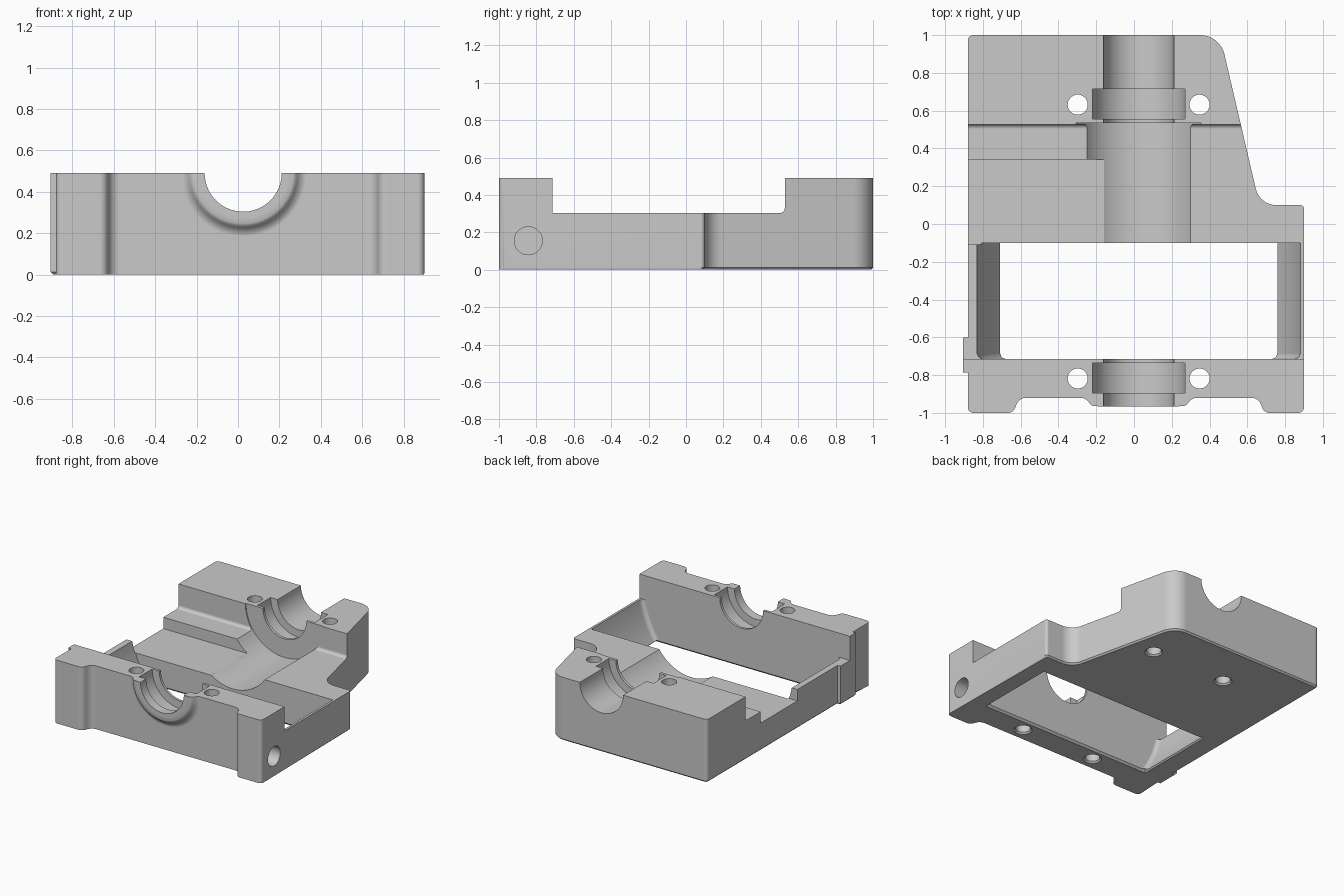
import bpy, bmesh, math
from mathutils import Matrix, Vector

if "Cube" in bpy.data.objects:
    bpy.data.objects.remove(bpy.data.objects["Cube"])

AX, AZ = 0.025, 0.49          # shaft axis position
TO_Y = Matrix.Rotation(-math.pi / 2, 4, 'X')
TO_X = Matrix.Rotation(math.pi / 2, 4, 'Y')
SHAFT = Matrix.Translation((AX, 0, AZ)) @ TO_Y

grey = bpy.data.materials.new("machined grey")
grey.diffuse_color = (0.59, 0.59, 0.59, 1)
grey.use_nodes = True
grey.node_tree.nodes["Principled BSDF"].inputs["Base Color"].default_value = grey.diffuse_color


def finish(name, bm, matrix=Matrix()):
    bm.transform(matrix)
    bmesh.ops.recalc_face_normals(bm, faces=bm.faces)
    me = bpy.data.meshes.new(name)
    bm.to_mesh(me)
    bm.free()
    me.materials.append(grey)
    ob = bpy.data.objects.new(name, me)
    bpy.context.collection.objects.link(ob)
    return ob


def rounded(points, steps=8):
    """Closed outline from (x, y, radius) corners."""
    out = []
    for i, (x, y, r) in enumerate(points):
        p = Vector((x, y))
        a = (Vector(points[i - 1][:2]) - p).normalized()
        b = (Vector(points[(i + 1) % len(points)][:2]) - p).normalized()
        if r == 0:
            out.append(p)
            continue
        half = a.angle(b) / 2
        t = r / math.tan(half)
        c = p + (a + b).normalized() * (r / math.sin(half))
        v0, v1 = p + a * t - c, p + b * t - c
        sweep = v0.angle(v1)
        for k in range(steps + 1):
            f = k / steps
            out.append(c + (v0 * math.sin((1 - f) * sweep) + v1 * math.sin(f * sweep)) / math.sin(sweep))
    return out


def prism(name, outline, z0, z1, matrix=Matrix(), chamfer=0):
    bm = bmesh.new()
    low = bm.faces.new([bm.verts.new((p[0], p[1], z0)) for p in outline])
    res = bmesh.ops.extrude_face_region(bm, geom=[low], use_keep_orig=True)
    for v in res['geom']:
        if isinstance(v, bmesh.types.BMVert):
            v.co.z = z1
    if chamfer:   # lower edges, except along the front
        bmesh.ops.recalc_face_normals(bm, faces=bm.faces)
        edges = [e for e in bm.edges if all(abs(v.co.z - z0) < 1e-6 for v in e.verts)
                 and max(v.co.y for v in e.verts) > -0.9]
        bmesh.ops.bevel(bm, geom=edges, offset=chamfer, segments=1, affect='EDGES')
    return finish(name, bm, matrix)


def lathe(name, profile, matrix, n=64):
    """Capped solid of revolution from (radius, height) points."""
    bm = bmesh.new()
    rings = [[bm.verts.new((r * math.cos(2 * math.pi * k / n), r * math.sin(2 * math.pi * k / n), h))
              for k in range(n)] for r, h in profile]
    for lo, hi in zip(rings, rings[1:]):
        for k in range(n):
            j = (k + 1) % n
            bm.faces.new((lo[k], lo[j], hi[j], hi[k]))
    bm.faces.new(rings[0])
    bm.faces.new(rings[-1])
    return finish(name, bm, matrix)


def box(name, x0, x1, y0, y1, z0, z1):
    return prism(name, [(x0, y0), (x1, y0), (x1, y1), (x0, y1)], z0, z1)


def combine(target, tool, operation='DIFFERENCE'):
    mod = target.modifiers.new("cut", 'BOOLEAN')
    mod.object, mod.operation, mod.solver = tool, operation, 'EXACT'
    dg = bpy.context.evaluated_depsgraph_get()
    me = bpy.data.meshes.new_from_object(target.evaluated_get(dg))
    target.modifiers.clear()
    target.data = me
    bpy.data.objects.remove(tool)


# Housing body outline, with feet, side lug and tapered rear corner
plan = rounded([
    (-0.88, -1, 0.03), (-0.64, -1, 0.04), (-0.608, -0.92, 0.055), (0.658, -0.92, 0.055),
    (0.69, -1, 0.04), (0.90, -1, 0.03), (0.90, 0.10, 0.02), (0.665, 0.10, 0.11),
    (0.455, 1, 0.13), (-0.88, 1, 0.03), (-0.88, -0.60, 0), (-0.905, -0.60, 0),
    (-0.905, -0.785, 0), (-0.88, -0.785, 0)])
body = prism("bearing_housing", plan, 0, 0.6, chamfer=0.012)

# Flared boss around the front bore
combine(body, lathe("front_boss", [
    (0.215, -0.965), (0.243, -0.963), (0.255, -0.956), (0.264, -0.944), (0.275, -0.932),
    (0.290, -0.923), (0.308, -0.9195), (0.308, -0.85)], SHAFT), 'UNION')

# Everything above the top plane, plus the lowered middle with a fillet at the rear wall
side = rounded([(-1.2, 1, 0), (-1.2, 0.49, 0), (-0.715, 0.49, 0), (-0.715, 0.303, 0),
                (0.528, 0.303, 0.025), (0.528, 0.49, 0), (1.2, 0.49, 0), (1.2, 1, 0)])
YZ = Matrix(((0, 0, 1, 0), (1, 0, 0, 0), (0, 1, 0, 0), (0, 0, 0, 1)))
combine(body, prism("middle_cutter", side, -1.2, 1.2, YZ))

# Lower left floor beside the step
combine(body, box("floor_cutter", -1.2, AX, -0.108, 0.342, 0.215, 0.6))

# Large round clearance that opens through the base
rotor = [(0.845, -0.715), (0.856, -0.712), (0.868, -0.703), (0.877, -0.685), (0.877, -0.10)]
combine(body, lathe("window_cutter", rotor, SHAFT, 160))

# Chamfered rim of the window under the base
bm = bmesh.new()
rim = [[bm.verts.new((x, y, z)) for x, y in
        ((-0.703 - g, -0.715 - g), (0.753 + g, -0.715 - g), (0.753 + g, -0.10 + g), (-0.703 - g, -0.10 + g))]
       for g, z in ((0.03, -0.015), (-0.015, 0.03))]
for k in range(4):
    bm.faces.new((rim[0][k], rim[0][k - 1], rim[1][k - 1], rim[1][k]))
bm.faces.new(rim[0])
bm.faces.new(rim[1])
combine(body, finish("rim_cutter", bm))

# Shaft channel, bores and bearing seats
for r, y0, y1 in ((0.331, -0.3, 0.535), (0.186, 0.4, 1.2), (0.186, -1.2, -0.6),
                  (0.246, 0.557, 0.715), (0.246, -0.895, -0.735)):
    combine(body, lathe("bore_cutter", [(r, y0), (r, y1)], SHAFT, 96))

# Screw holes with countersinks underneath
for x in (-0.298, 0.347):
    for y in (-0.818, 0.632):
        combine(body, lathe("screw_cutter", [(0.075, -0.01), (0.053, 0.012), (0.053, 0.7)],
                            Matrix.Translation((x, y, 0)), 40))

# Blind hole in the right side
combine(body, lathe("side_hole_cutter", [(0.075, 0), (0.075, 0.5)],
                    Matrix.Translation((0.65, -0.843, 0.155)) @ TO_X, 40))

# Smooth curves, crisp edges and clean flats
bpy.context.view_layer.objects.active = body
body.select_set(True)
bpy.ops.object.shade_smooth_by_angle(angle=math.radians(30))
flats = body.modifiers.new("clean_flats", 'WEIGHTED_NORMAL')
flats.keep_sharp = True
